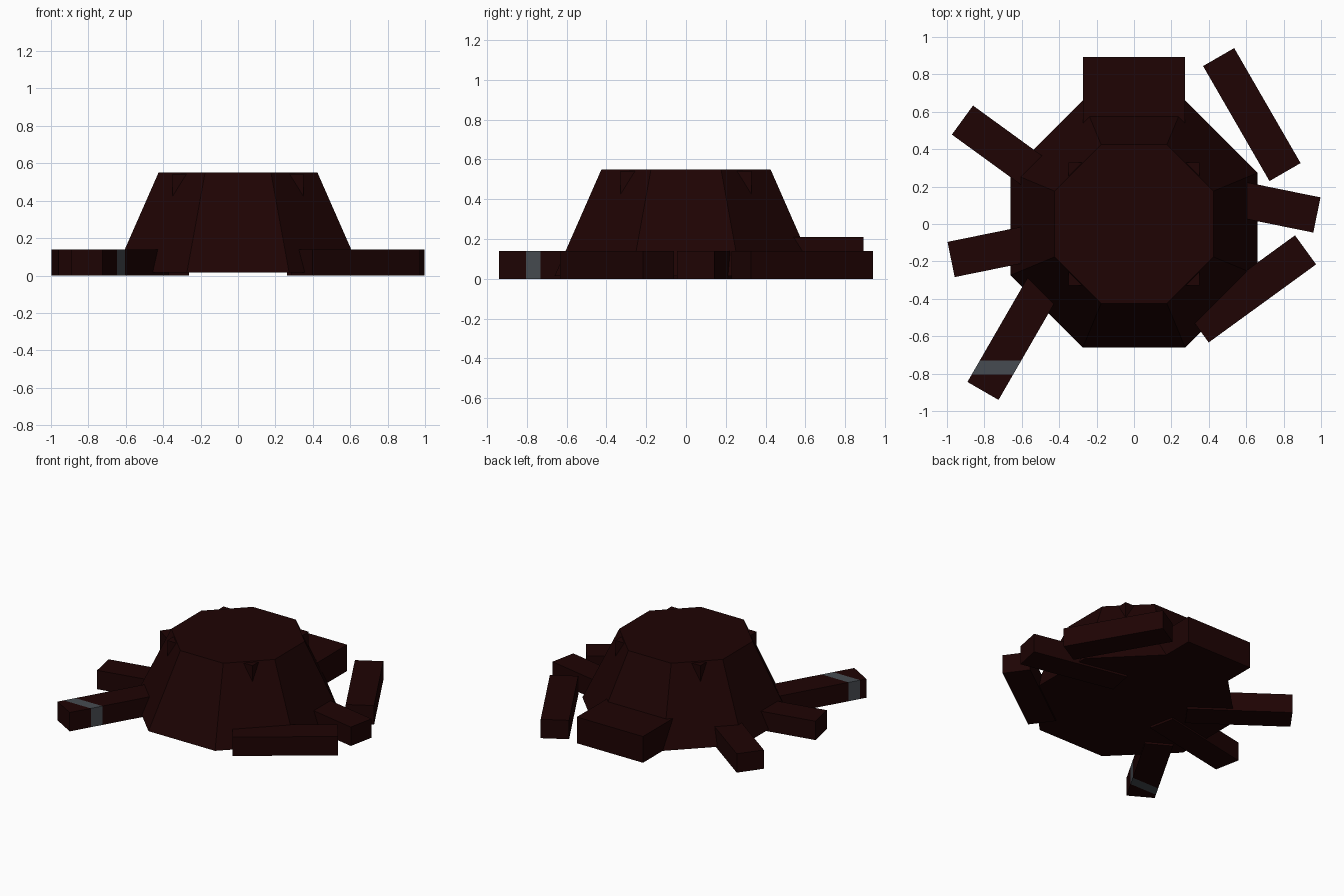
import bpy, bmesh, math
from mathutils import Matrix, Vector

if "Cube" in bpy.data.objects:
    bpy.data.objects.remove(bpy.data.objects["Cube"])


def material(name, rgb):
    m = bpy.data.materials.new(name)
    m.diffuse_color = (*rgb, 1)
    m.use_nodes = True
    m.node_tree.nodes["Principled BSDF"].inputs["Base Color"].default_value = m.diffuse_color
    return m


brown = material("dark_brown", (0.013, 0.001, 0.001))
grey = material("slate_grey", (0.062, 0.071, 0.082))


def finish(name, bm, *mats):
    bmesh.ops.recalc_face_normals(bm, faces=bm.faces)
    me = bpy.data.meshes.new(name)
    bm.to_mesh(me)
    bm.free()
    for m in mats:
        me.materials.append(m)
    ob = bpy.data.objects.new(name, me)
    bpy.context.collection.objects.link(ob)
    return ob


def box(center, size, angle=0.0):
    bm = bmesh.new()
    mat = (Matrix.Translation(center) @ Matrix.Rotation(math.radians(angle), 4, 'Z')
           @ Matrix.Diagonal((*size, 1)))
    bmesh.ops.create_cube(bm, size=1, matrix=mat)
    return bm


# Octagonal tapered shell, flat sides facing the axes
Z0, Z1 = 0.015, 0.55
k = 1 / math.cos(math.pi / 8)
bm = bmesh.new()
bmesh.ops.create_cone(bm, cap_ends=True, segments=8, radius1=0.66 * k, radius2=0.425 * k,
                      depth=Z1 - Z0,
                      matrix=Matrix.Translation((0, 0, (Z0 + Z1) / 2)) @ Matrix.Rotation(math.pi / 8, 4, 'Z'))
finish("shell", bm, brown)

# Head block at the back
finish("head", box((0, 0.643, 0.1125), (0.543, 0.50, 0.195)), brown)

# Small studs whose corners poke out of the diagonal faces
for i, (sx, sy) in enumerate([(1, 1), (-1, 1), (-1, -1), (1, -1)]):
    finish(f"stud_{i + 1}", box((sx * 0.30, sy * 0.28, 0.47), (0.10, 0.10, 0.145)), brown)

# Six legs: both sides fan from -60 or -36 degrees; the left is the right turned half round
for s, side in ((1, "right"), (-1, "left")):
    for i, (y, ang) in enumerate([(0.585, -60), (0.119, -11.5), (-0.347, 36)]):
        bm = box((s * 0.63, s * y, 0.07), (0.71, 0.192, 0.14), s * ang)
        banded = side == "left" and i == 0
        if banded:
            # Grey band cut square to the y axis
            for cut in (-0.805, -0.73):
                bmesh.ops.bisect_plane(bm, geom=bm.verts[:] + bm.edges[:] + bm.faces[:],
                                       plane_co=Vector((0, cut, 0)), plane_no=Vector((0, 1, 0)))
            for f in bm.faces:
                if all(-0.806 < v.co.y < -0.729 for v in f.verts):
                    f.material_index = 1
        finish(f"{side}_leg_{i + 1}", bm, brown, *([grey] if banded else []))
